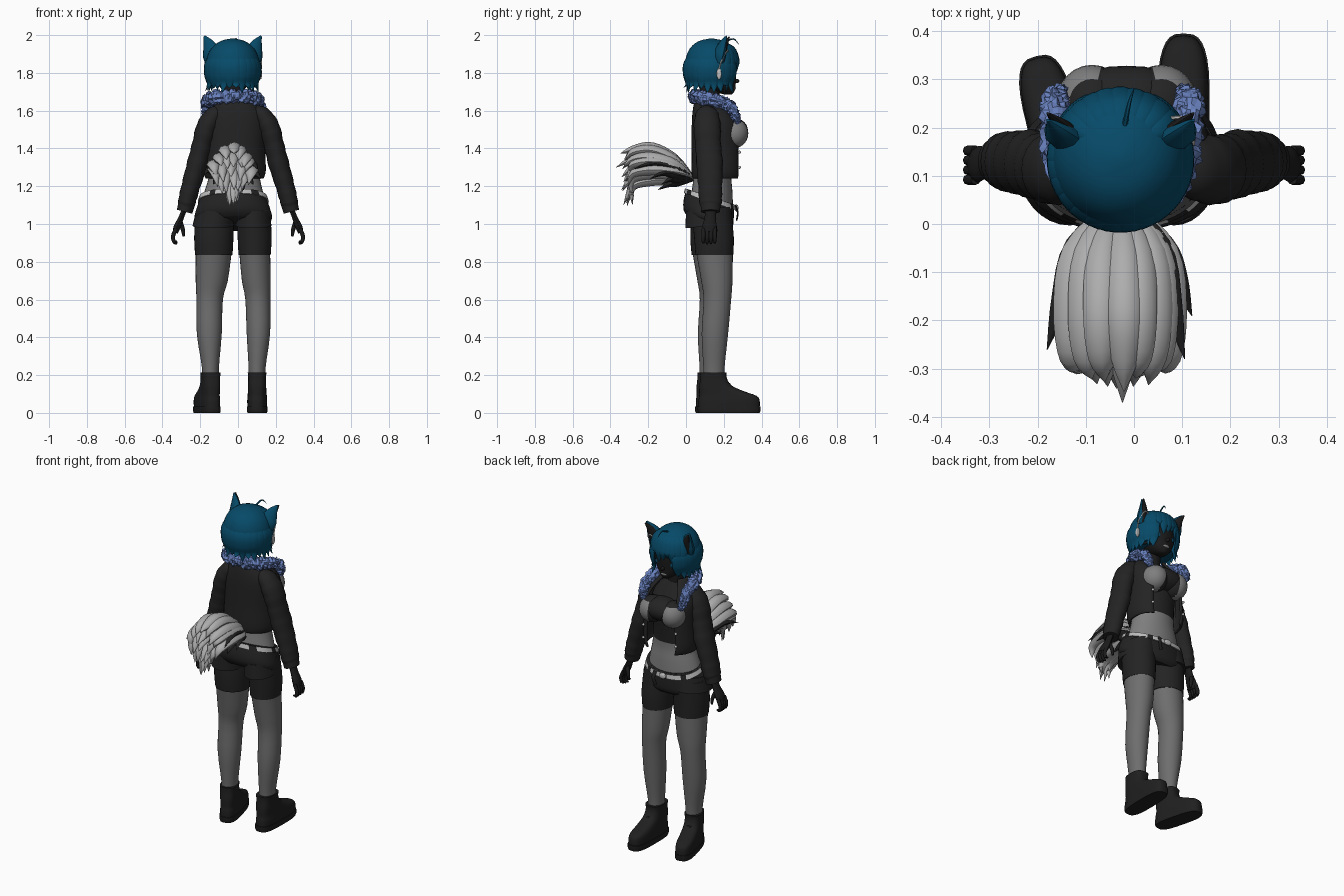
import bpy, bmesh, math, random
from mathutils import Vector
random.seed(4)

def mat(name, *c):
    m = bpy.data.materials.new(name)
    m.diffuse_color = (*c, 1)
    return m

BLACK = mat("black cloth", .017, .017, .017)
DARK = mat("dark skin", .011, .011, .012)
GREY = mat("grey tights", .155, .155, .155)
SKIN = mat("grey skin", .21, .21, .21)
HAIR = mat("blue hair", .002, .068, .138)
TAIL = mat("light grey tail", .42, .42, .42)
FUR = mat("pale blue fur", .14, .22, .52)
TRIM = mat("light trim", .52, .52, .52)
SOLE = mat("boot black", .014, .014, .014)

def spline(P, k):
    """Catmull-Rom resampling of a list of tuples."""
    out = []
    for i in range(len(P) - 1):
        a, b, c, d = P[max(i - 1, 0)], P[i], P[i + 1], P[min(i + 2, len(P) - 1)]
        for j in range(k):
            t = j / k
            out.append(tuple(q + .5 * t * (r - p + t * (2*p - 5*q + 4*r - s + t * (3*(q - r) + s - p)))
                             for p, q, r, s in zip(a, b, c, d)))
    return out + [tuple(P[-1])]

def build(name, rings, mats, rule=None, closed=True, cap=True, keep=None, flat=False):
    bm = bmesh.new()
    V = [[bm.verts.new(p) for p in r] for r in rings]
    n = len(V[0])
    for a, b in zip(V, V[1:]):
        for i in range(n if closed else n - 1):
            j = (i + 1) % n
            bm.faces.new((a[i], a[j], b[j], b[i]))
    if cap and closed:
        bm.faces.new(V[0][::-1])
        bm.faces.new(V[-1])
    if keep:
        bmesh.ops.delete(bm, geom=[f for f in bm.faces if not keep(f.calc_center_median())], context='FACES')
    bmesh.ops.recalc_face_normals(bm, faces=bm.faces)
    me = bpy.data.meshes.new(name)
    bm.to_mesh(me)
    bm.free()
    for m in mats:
        me.materials.append(m)
    if rule:
        for p in me.polygons:
            p.material_index = rule(p.center)
    if not flat:
        me.shade_smooth()
        me.set_sharp_from_angle(angle=math.radians(50))
    ob = bpy.data.objects.new(name, me)
    bpy.context.collection.objects.link(ob)
    return ob

def loft(name, P, mats, k=3, n=32, p=2, tilt=0, gap=0, **kw):
    """Stack of level super-ellipses (z, cx, cy, rx, ry); gap opens the +y side."""
    rings = []
    for z, cx, cy, rx, ry in (spline(P, k) if k > 1 else P):
        r = []
        for i in range(n):
            t = math.pi/2 + gap + (2*math.pi - 2*gap) * i / (n - 1 if gap else n)
            c, s = math.cos(t), math.sin(t)
            x = math.copysign(abs(c)**(2/p), c) * rx
            y = math.copysign(abs(s)**(2/p), s) * ry
            r.append((cx + x, cy + y, z + tilt * y))
        rings.append(r)
    return build(name, rings, mats, closed=not gap, **kw)

def tube(name, P, mats, up=(0, 0, 1), flat_r=1, k=4, n=10, jit=0, ripple=0, **kw):
    """Tube through (x, y, z, r); thickness along 'up' is r * flat_r."""
    S = spline(P, k)
    C = [Vector(s[:3]) for s in S]
    rings = []
    for i, s in enumerate(S):
        t = (C[min(i + 1, len(C) - 1)] - C[max(i - 1, 0)]).normalized()
        u = t.cross(Vector(up)).normalized()
        v = u.cross(t)
        r = []
        for j in range(n):
            a = 2 * math.pi * j / n
            w = max(s[3], .001) * (1 + random.uniform(-jit, jit) + ripple * math.sin(i * 2.1))
            r.append(C[i] + u * math.cos(a) * w + v * math.sin(a) * w * flat_r)
        rings.append(r)
    return build(name, rings, mats, **kw)

def ball(name, c, r, mats, **kw):
    P = [(c[2] - r[2] * math.cos(t), c[0], c[1], r[0] * math.sin(t), r[1] * math.sin(t))
         for t in [.02 + (math.pi - .04) * i / 14 for i in range(15)]]
    return loft(name, P, mats, k=1, n=24, **kw)

# torso, neck and chest
loft("torso", [(1.04, -.025, .13, .19, .12), (1.17, -.023, .138, .155, .108), (1.25, -.02, .14, .135, .1),
     (1.36, -.02, .15, .125, .1), (1.48, -.015, .155, .135, .105), (1.58, -.015, .13, .12, .08),
     (1.65, -.02, .12, .05, .05)], [SKIN, BLACK], rule=lambda c: int(c.z > 1.28))
loft("neck", [(1.58, -.02, .12, .055, .055), (1.74, -.025, .13, .047, .05)], [DARK])
for s in (-1, 1):
    ball("chest", (-.015 + s*.072, .25, 1.48), (.075, .08, .08), [BLACK, SKIN],
         rule=lambda c: int(abs(c.x + .015) > .062 and c.z < 1.54))
ball("chest_cloth", (-.015, .243, 1.495), (.1, .085, .07), [BLACK], p=2.8)

# open jacket with buttons
J = loft("jacket", [(1.24, -.018, .165, .152, .132), (1.28, -.018, .165, .165, .137), (1.40, -.015, .165, .16, .135),
     (1.52, -.01, .16, .165, .13), (1.58, -.008, .145, .15, .112), (1.63, -.012, .13, .115, .09),
     (1.67, -.02, .12, .075, .07)], [BLACK], gap=math.radians(36), p=2.3)
J.modifiers.new("thickness", 'SOLIDIFY').thickness = .012
for s in (-1, 1):
    for z in (1.3, 1.38, 1.46):
        ball("button", (-.015 + s*.112, .283, z), (.008, .008, .008), [TRIM])

# arms: sleeves, cuffs, hands
for s in (-1, 1):
    def arm(name, P, m, **kw):
        return tube(name, [(s*x, y, z, r) for x, y, z, r in P], [m], up=(1, 0, 0), **kw)
    arm("sleeve", [(.07, .115, 1.6, .04), (.125, .112, 1.575, .062), (.165, .112, 1.51, .072), (.19, .117, 1.42, .068),
        (.215, .125, 1.32, .07), (.25, .128, 1.2, .063), (.27, .13, 1.12, .06), (.277, .13, 1.085, .05)],
        BLACK, flat_r=.78, n=20, ripple=.035)
    arm("cuff", [(.27, .13, 1.115, .054), (.283, .13, 1.065, .05)], BLACK, flat_r=.85, n=18)
    arm("palm", [(.28, .13, 1.09, .028), (.302, .128, 1.03, .03), (.322, .124, .985, .038), (.332, .122, .955, .03)],
        DARK, flat_r=.5)
    for i in range(4):
        y = .092 + .02 * i
        z = .89 + .012 * abs(i - 1.4)
        arm("finger", [(.328, y, .975, .011), (.344, y, .935, .011), (.338, y, .905, .009), (.322, y, z, .005)],
            DARK, n=8)
    arm("thumb", [(.305, .145, 1.01, .012), (.292, .155, .97, .011), (.288, .155, .935, .006)], DARK, n=8)

# shorts, cut low at the front
loft("shorts", [(1.0, -.025, .12, .18, .11), (1.03, -.025, .118, .205, .13), (1.08, -.025, .12, .195, .133),
     (1.145, -.025, .128, .17, .126)], [BLACK], p=2.3, tilt=-.33)
# belt: light band with dark gaps, tilted down at the front
ang = lambda c: math.atan2(c.y - .128, c.x + .025)
loft("belt", [(1.118, -.025, .128, .188, .139), (1.144, -.025, .129, .179, .134)], [TRIM, BLACK], k=1, n=64, p=2.3,
     tilt=-.33, rule=lambda c: int(int((ang(c) + 4) * 64 / 6.283) % 8 in (0, 1)))
ball("buckle", (-.025, .268, 1.085), (.022, .01, .018), [TRIM], p=5)
tube("belt_strap", [(.03, .262, 1.1, .012), (.035, .274, 1.06, .012), (.025, .268, 1.02, .011)],
     [BLACK], up=(0, 1, 0), flat_r=.4)

# legs: (x at thigh, knee, calf, ankle), (radii), y shift, boot yaw and size
for s, X, R, dy, yaw, size in ((-1, (-.128, -.15, -.152, -.146), (.1, .07, .066, .045), -.012, .25, .92),
                               (1, (.088, .105, .108, .101), (.086, .066, .062, .045), .008, -.01, 1)):
    loft("leg", [(.15, X[3], .14+dy, R[3], .055), (.24, X[3], .14+dy, R[3], .056), (.42, X[2], .145+dy, R[2], .07),
         (.6, X[1], .158+dy, R[1], .073), (.7, (X[0]+X[1])/2, .155+dy, (R[0]+R[1])/2, .083),
         (.86, X[0], .142+dy, R[0]-.004, .098)], [GREY])
    loft("bike_short", [(.835, X[0], .142+dy, R[0]-.001, .1), (.93, X[0], .14+dy, R[0]+.004, .105),
         (1.06, X[0]*.95, .135, R[0]+.002, .105)], [BLACK])
    loft("short_hem", [(.99, X[0]-.005, .122, R[0]+.008, .125), (1.08, X[0]*.9, .12, R[0]+.004, .12)], [BLACK], tilt=.1)
    # boot, modelled around the ankle then turned
    boot = [loft("boot_upper", [(.03, 0, .082, .052, .162), (.065, 0, .082, .053, .162), (.09, 0, .076, .051, .152),
                 (.115, 0, .042, .049, .118), (.145, 0, .01, .048, .085), (.185, 0, 0, .047, .07),
                 (.215, 0, 0, .05, .07)], [SOLE], p=2.9),
            loft("boot_sole", [(0, 0, .082, .052, .162), (.012, 0, .082, .055, .167), (.035, 0, .082, .055, .167)],
                 [SOLE], k=1, p=3.1)]
    for i in range(4):
        y, z = .105 - .02*i, .125 + .021*i
        boot.append(tube("lace", [(-.03, y-.01, z, .005), (0, y, z+.006, .006), (.03, y-.01, z, .005)], [SOLE], n=6))
    for o in boot:
        o.location = (X[3], .138 + dy, 0)
        o.rotation_euler = (0, 0, yaw)
        o.scale = (1, size, 1)

# head and face details
loft("head", [(1.685, -.025, .225, .015, .018), (1.71, -.025, .19, .055, .07), (1.76, -.025, .155, .098, .108),
     (1.83, -.025, .145, .118, .122), (1.9, -.025, .14, .105, .11), (1.95, -.025, .135, .05, .05)], [DARK])
ball("nose", (-.025, .263, 1.757), (.01, .02, .012), [DARK])
ball("mouth_patch", (-.025, .25, 1.72), (.024, .014, .012), [SKIN])
for s in (-1, 1):
    ball("eye", (-.025 + s*.045, .247, 1.785), (.02, .008, .017), [HAIR])

# hair cap, then locks around it
HX, HY = -.028, .135
loft("hair_cap", [(1.73, HX, HY-.01, .122, .116), (1.8, HX, HY, .14, .14), (1.87, HX, HY+.003, .139, .141),
     (1.93, HX, HY+.003, .113, .117), (1.968, HX, HY, .065, .068), (1.982, HX, HY, .008, .008)], [HAIR], n=40,
     keep=lambda c: c.z > 1.86 or c.y < HY + .05 and c.z > 1.72)
for i in range(20):
    a = math.radians(90 + 40 + 280 * i / 19)
    c, s = math.cos(a), math.sin(a)
    end = 1.685 + random.uniform(0, .05)
    out = random.uniform(.125, .15)
    tube("hair_lock", [(HX + c*r, HY + s*r, z, w) for r, z, w in
         ((.09, 1.93, .006), (.137, 1.855, .034), (.14, 1.79, .036), (.13, 1.745, .024), (out, end, .001))],
         [HAIR], up=(c, s, 0), flat_r=.3)
for i in range(9):
    a = math.radians(90 - 52 + 104 * i / 8)
    c, s = math.cos(a), math.sin(a)
    end = 1.79 + .018 * (i % 3) - .09 * (abs(i - 4) > 2)
    tube("fringe_lock", [(HX + c*r, HY + s*r, z, w) for r, z, w in
         ((.05, 1.965, .006), (.112, 1.932, .026), (.138, 1.87, .027), (.136, (end + 1.87)/2, .02), (.13, end, .001))],
         [HAIR], up=(c, s, .3), flat_r=.4)
tube("stray_hair", [(-.02, .2, 1.96, .006), (-.01, .25, 1.98, .004), (0, .28, 1.95, .001)], [HAIR], n=6)

# animal ears with dark lining, plus the ear chain and tag
for s in (-1, 1):
    def ear(name, k_r, dy, m):
        tube(name, [(HX + s*.108, .172+dy, 1.855, .042*k_r), (HX + s*.112, .178+dy, 1.9, .05*k_r),
             (HX + s*.127, .195+dy, 1.95, .033*k_r), (HX + s*.15, .215+dy, 1.98 + .015*k_r, .005)],
             [m], up=(-s*.35, 1, 0), flat_r=.55)
    ear("ear", 1, 0, HAIR)
    ear("ear_lining", .68, .014, DARK)
tube("ear_chain", [(.06, .215, 1.9, .004), (.1, .22, 1.92, .004), (.122, .19, 1.87, .004), (.122, .175, 1.82, .004)],
     [TRIM], n=6)
ball("ear_tag", (.12, .175, 1.795), (.007, .013, .03), [TRIM], p=5)

# fur collar
half = [(.125, .275, 1.535, .014), (.138, .262, 1.57, .024), (.138, .225, 1.63, .029), (.125, .13, 1.66, .034),
        (.08, .065, 1.672, .034)]
path = [(-.025 - x, y, z, r) for x, y, z, r in half] + [(-.025, .048, 1.675, .034)] + \
       [(-.025 + x, y, z, r) for x, y, z, r in half[::-1]]
tube("fur_collar", path, [FUR], k=9, n=18, jit=.3, up=(0, .3, 1), flat=True)

# tail: layered locks fanning up and back, then drooping
TX = -.028
for L in range(5):
    v = L / 4
    w = (.35, .7, 1, 1, .75)[L]
    for i in range(5):
        c = (i - 2) / 2 + random.uniform(-.15, .15)
        drop = .05 * c * c * v
        tip = -.385 + .05 * abs(c) + .03 * (1 - v) + random.uniform(0, .04)
        tube("tail_lock", [(TX + c*.015, .035, 1.245, .015), (TX + c*.078*w, -.06, 1.235 + .11*v - drop*.5, .034),
             (TX + c*.09*w, -.18, 1.23 + .175*v - drop, .038), (TX + c*.087*w, -.28, 1.2 + .195*v - drop, .028),
             (TX + c*.075*w, tip, 1.09 + .26*v - drop + random.uniform(0, .03), .001)], [TAIL], n=8, flat_r=.75)
# dark outer locks near the tail root
for x, y, z in ((-.18, -.26, 1.27), (-.13, -.17, 1.22), (.105, -.28, 1.3), (.12, -.19, 1.25), (.08, -.13, 1.22),
                (.03, -.15, 1.19), (-.07, -.15, 1.19)):
    tube("dark_tail_lock", [(TX, .04, 1.24, .018), (TX + (x-TX)*.55, -.05, 1.25 + (z-1.24)*.6, .033),
         (TX + (x-TX)*.8, y*.6, z + .02, .022), (x, y, z - .01, .001)], [BLACK], n=8, flat_r=.7)
